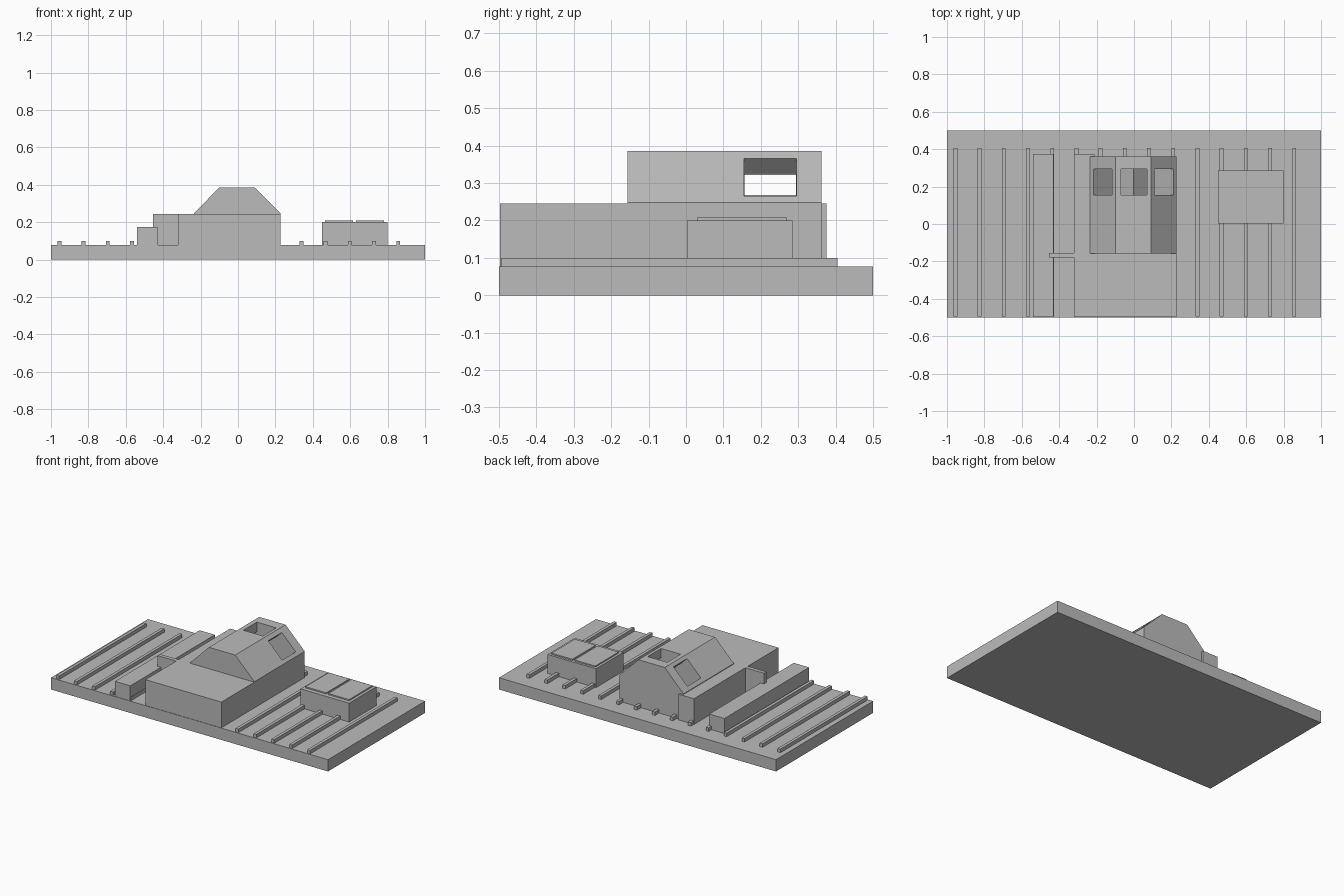
import bpy
import bmesh

cube = bpy.data.objects.get("Cube")
if cube:
    bpy.data.objects.remove(cube, do_unlink=True)

# Single flat colour
grey = bpy.data.materials.new("concrete_grey")
grey.use_nodes = True
colour = (0.5, 0.5, 0.5, 1)
grey.diffuse_color = colour
grey.node_tree.nodes["Principled BSDF"].inputs["Base Color"].default_value = colour


def prism(name, profile, y0, y1):
    """Extrude an (x, z) outline from y0 to y1."""
    bm = bmesh.new()
    face = bm.faces.new([bm.verts.new((x, y0, z)) for x, z in profile])
    grown = bmesh.ops.extrude_face_region(bm, geom=[face])["geom"]
    moved = [v for v in grown if isinstance(v, bmesh.types.BMVert)]
    bmesh.ops.translate(bm, verts=moved, vec=(0, y1 - y0, 0))
    bmesh.ops.recalc_face_normals(bm, faces=bm.faces)
    mesh = bpy.data.meshes.new(name)
    bm.to_mesh(mesh)
    bm.free()
    mesh.materials.append(grey)
    obj = bpy.data.objects.new(name, mesh)
    bpy.context.scene.collection.objects.link(obj)
    return obj


def box(name, x0, x1, y0, y1, z0, z1):
    return prism(name, [(x0, z0), (x1, z0), (x1, z1), (x0, z1)], y0, y1)


BASE = 0.077      # top of the slab
SINK = 0.07       # parts start slightly inside the slab
ROOF = 0.245      # top of the lower house

box("base_slab", -1, 1, -0.5, 0.5, 0, BASE)

# Evenly spaced floor ribs
for i in range(15):
    x = -0.955 + 0.1294 * i
    box(f"floor_rib_{i + 1}", x - 0.01, x + 0.01, -0.495, 0.405, SINK, 0.1)

# Lower house, side annex and walls
box("front_house", -0.32, 0.228, -0.497, -0.157, SINK, ROOF)
box("side_annex", -0.32, -0.21, -0.157, 0.375, SINK, ROOF)
box("long_low_wall", -0.54, -0.43, -0.497, 0.375, SINK, 0.175)
box("cross_wall", -0.455, -0.32, -0.18, -0.155, SINK, ROOF)

# Raised cabin with sloping sides
cabin = prism("raised_cabin", [(-0.235, SINK), (0.228, SINK), (0.228, 0.248),
                               (0.09, 0.385), (-0.1, 0.385), (-0.235, 0.249)],
              -0.157, 0.362)

# Window shafts: one square to each slope and one straight down
shaft = [((u - v) / 2, (u + v) / 2)
         for u, v in [(0.22, 0.055), (0.6, 0.055), (0.6, 0.255), (0.22, 0.255)]]
cutters = [
    prism("left_window_cutter", shaft, 0.155, 0.295),
    prism("right_window_cutter", [(-x - 0.003, z) for x, z in shaft], 0.155, 0.295),
    box("roof_window_cutter", -0.07, 0.07, 0.156, 0.294, 0.25, 0.5),
]
bpy.context.view_layer.objects.active = cabin
for cutter in cutters:
    cutter.hide_render = True
    mod = cabin.modifiers.new("window_cut", "BOOLEAN")
    mod.operation = "DIFFERENCE"
    mod.solver = "EXACT"
    mod.object = cutter
    bpy.ops.object.modifier_apply(modifier=mod.name)
    bpy.data.objects.remove(cutter, do_unlink=True)

# Equipment box with two lids
box("equipment_box", 0.45, 0.8, 0.003, 0.285, SINK, 0.2)
for name, x in (("inner_lid", 0.466), ("outer_lid", 0.631)):
    box(name, x, x + 0.15, 0.03, 0.27, 0.195, 0.208)
